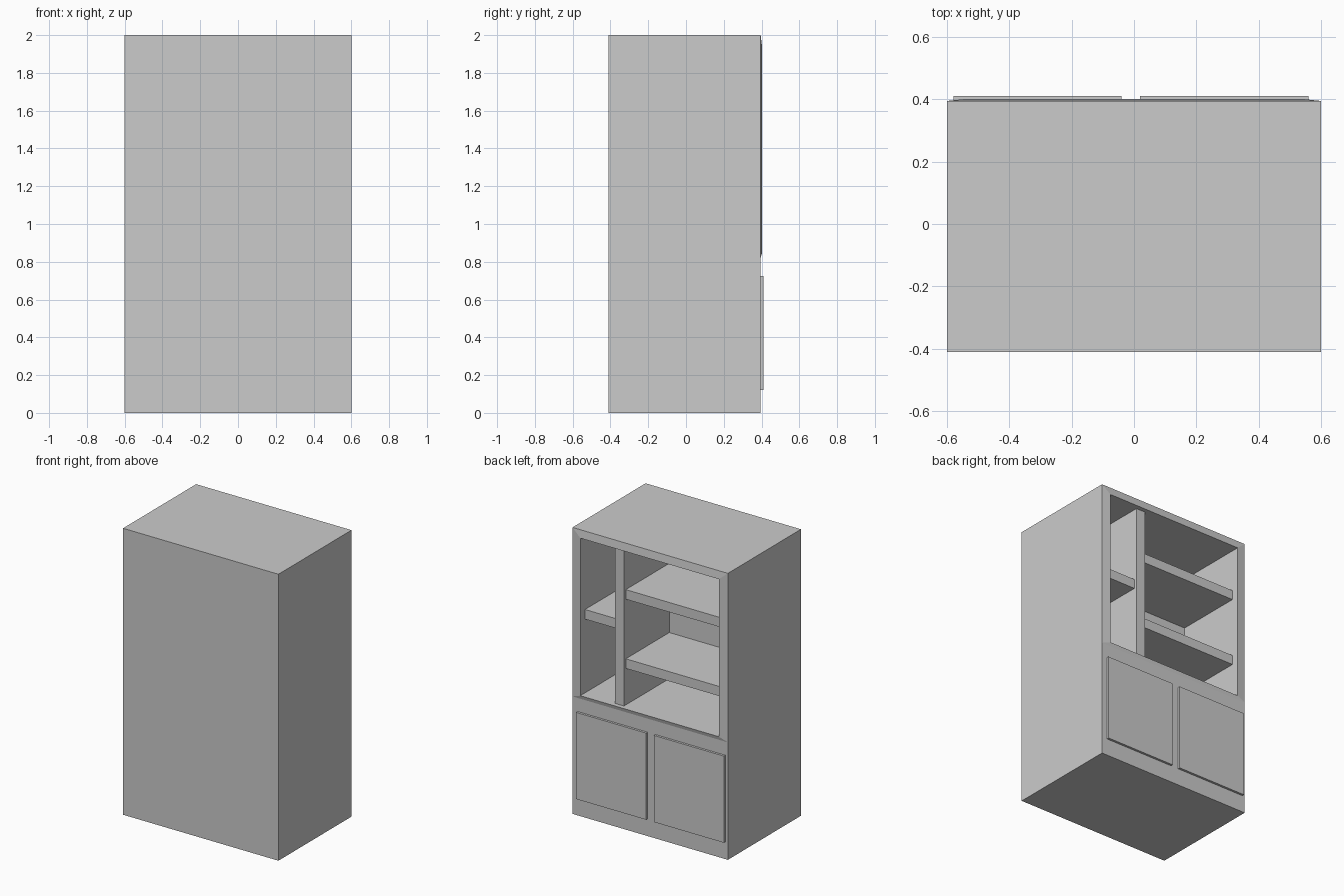
import bpy, bmesh

if "Cube" in bpy.data.objects:
    bpy.data.objects.remove(bpy.data.objects["Cube"])

BACK, FACE, DOOR = -0.411, 0.395, 0.411   # cabinet back, face and door front (y)
RIM = 0.402                               # raised lip around the opening
NICHE = -0.13                             # rear wall of the open shelving
W, H, SPLIT = 0.6, 2.0, 0.82              # half width, height, top of the cupboard
OX, OZ0, OZ1 = 0.535, 0.845, 1.945        # opening


def finish(name, bm):
    bmesh.ops.recalc_face_normals(bm, faces=bm.faces)
    mesh = bpy.data.meshes.new(name)
    bm.to_mesh(mesh)
    bm.free()
    obj = bpy.data.objects.new(name, mesh)
    bpy.context.collection.objects.link(obj)
    return obj


def box(name, x, y, z):
    bm = bmesh.new()
    bmesh.ops.create_cube(bm, size=1)
    for v in bm.verts:
        v.co = [r[0] if c < 0 else r[1] for r, c in zip((x, y, z), v.co)]
    return finish(name, bm)


# Carcass: closed shell with a lipped niche in the upper half
bm = bmesh.new()


def ring(x, y, z0, z1):
    return [bm.verts.new(p) for p in ((-x, y, z0), (x, y, z0), (x, y, z1), (-x, y, z1))]


def bridge(a, b):
    for i in range(4):
        j = (i + 1) % 4
        bm.faces.new((a[i], a[j], b[j], b[i]))


rear = ring(W, BACK, 0, H)
upper = ring(W, FACE, SPLIT, H)
lip = ring(OX, RIM, OZ0, OZ1)
niche = ring(OX, NICHE, OZ0, OZ1)
foot = [bm.verts.new((x, FACE, 0)) for x in (-W, W)]
bridge(upper, lip)
bridge(lip, niche)
bm.faces.new(niche)
bm.faces.new(rear)
bm.faces.new((foot[0], foot[1], upper[1], upper[0]))
bm.faces.new((rear[0], rear[1], foot[1], foot[0]))
bm.faces.new((rear[3], rear[2], upper[2], upper[3]))
bm.faces.new((rear[0], foot[0], upper[0], upper[3], rear[3]))
bm.faces.new((rear[1], foot[1], upper[1], upper[2], rear[2]))
finish("cabinet_body", bm)

# Upright divider
box("divider", (0.22, 0.29), (NICHE, 0.37), (OZ0, OZ1))

# Shelves: two wide, one narrow
for name, x0, x1, top in (("wide_shelf_upper", -OX, 0.22, 1.65),
                          ("wide_shelf_lower", -OX, 0.22, 1.167),
                          ("narrow_shelf", 0.29, OX, 1.427)):
    box(name, (x0, x1), (NICHE, 0.35), (top - 0.067, top))

# Cupboard doors
for name, x0 in (("door_left", -0.58), ("door_right", 0.02)):
    box(name, (x0, x0 + 0.54), (FACE, DOOR), (0.12, 0.725))
